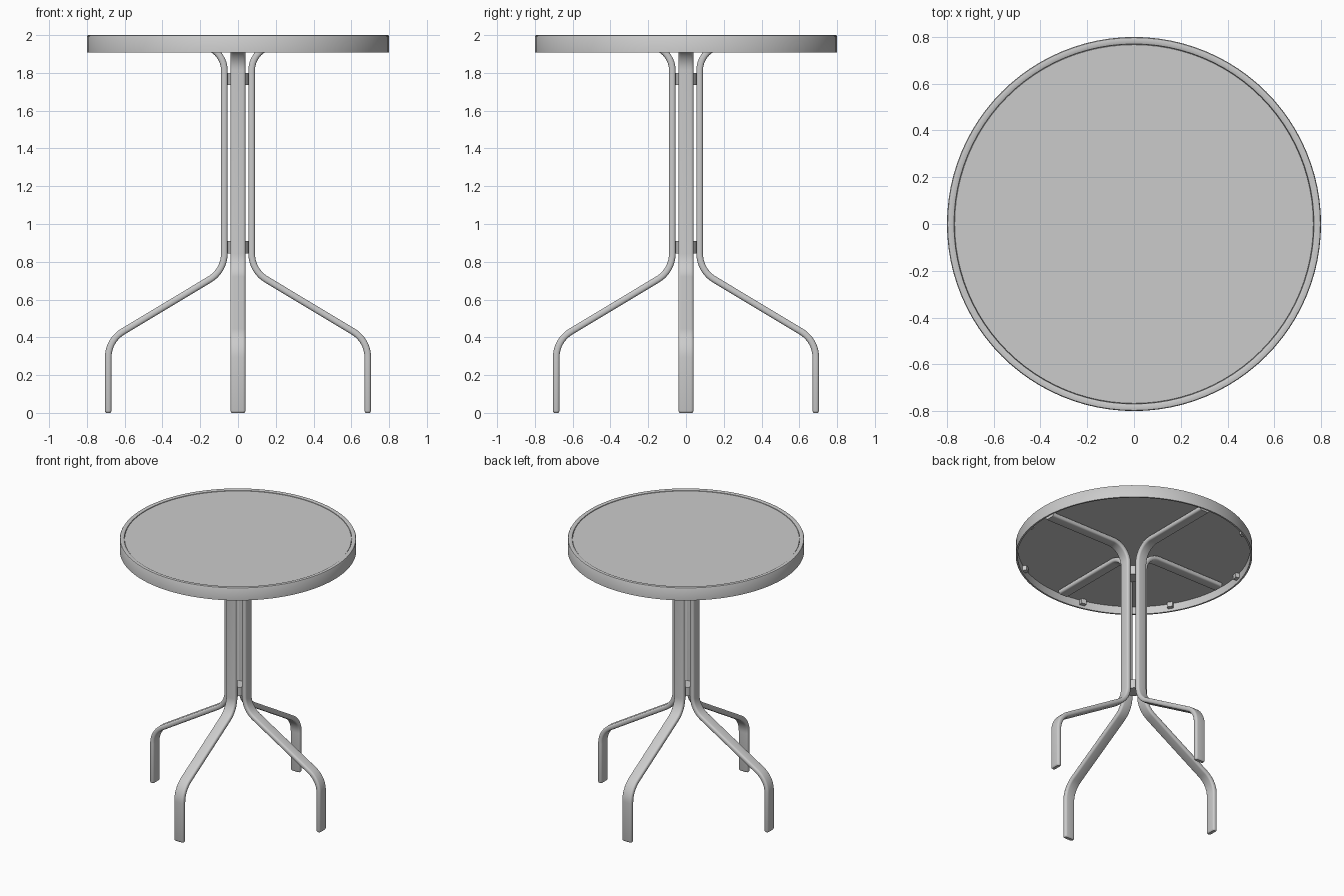
import bpy, bmesh, math
from mathutils import Vector

if "Cube" in bpy.data.objects:
    bpy.data.objects.remove(bpy.data.objects["Cube"])

grey = bpy.data.materials.new("painted grey metal")
grey.diffuse_color = (0.6, 0.6, 0.6, 1)
grey.use_nodes = True
grey.node_tree.nodes["Principled BSDF"].inputs["Base Color"].default_value = grey.diffuse_color


def finish(name, bm, angle=35):
    bmesh.ops.recalc_face_normals(bm, faces=bm.faces)
    me = bpy.data.meshes.new(name)
    bm.to_mesh(me)
    bm.free()
    me.materials.append(grey)
    ob = bpy.data.objects.new(name, me)
    bpy.context.collection.objects.link(ob)
    bpy.ops.object.select_all(action='DESELECT')
    ob.select_set(True)
    bpy.context.view_layer.objects.active = ob
    bpy.ops.object.shade_smooth_by_angle(angle=math.radians(angle))
    return ob


def lathe(name, profile, steps=96, closed=True):
    bm = bmesh.new()
    rings = []
    for i in range(steps):
        a = 2 * math.pi * i / steps
        rings.append([bm.verts.new((r * math.cos(a), r * math.sin(a), z)) for r, z in profile])
    n = len(profile)
    for i in range(steps):
        p, q = rings[i], rings[(i + 1) % steps]
        for j in range(n if closed else n - 1):
            k = (j + 1) % n
            bm.faces.new((p[j], q[j], q[k], p[k]))
    if not closed:
        bm.faces.new([r[0] for r in rings])
        bm.faces.new([r[-1] for r in rings])
    return finish(name, bm)


def fillet(points, dists, seg=10):
    """Round the inner corners of a 2D path."""
    out = [Vector(points[0])]
    for i in range(1, len(points) - 1):
        p = Vector(points[i])
        u = (Vector(points[i - 1]) - p).normalized()
        v = (Vector(points[i + 1]) - p).normalized()
        d = dists[i - 1]
        half = u.angle(v) / 2
        rad = d * math.tan(half)
        c = p + (u + v).normalized() * (d / math.cos(half))
        a, b = p + u * d - c, p + v * d - c
        w = a.angle(b)
        for k in range(seg + 1):
            t = k / seg
            out.append(c + (a * math.sin((1 - t) * w) + b * math.sin(t * w)) / math.sin(w))
    out.append(Vector(points[-1]))
    return out


# rounded flat tube section: (across thickness, across width)
HT, HW, R = 0.0175, 0.04, 0.014
section = []
for q, (sx, sy) in enumerate(((1, 1), (-1, 1), (-1, -1), (1, -1))):
    for k in range(5):
        a = math.pi / 2 * (q + k / 4)
        section.append((sx * (HT - R) + R * math.cos(a), sy * (HW - R) + R * math.sin(a)))

path = fillet([(0.687, 0.012), (0.687, 0.384), (0.0725, 0.753), (0.0725, 1.944), (0.745, 1.944)],
              [0.09, 0.09, 0.13])


def leg(name, angle):
    bm = bmesh.new()
    ca, sa = math.cos(angle), math.sin(angle)
    rings = []

    def ring(p, tan, inset=0.0):
        nrm = Vector((-tan.y, tan.x))
        vs = []
        for s, w in section:
            s *= (HT - inset) / HT
            w *= (HW - inset) / HW
            r, z = p.x + nrm.x * s, p.y + nrm.y * s
            vs.append(bm.verts.new((r * ca - w * sa, r * sa + w * ca, z)))
        rings.append(vs)

    # softened foot end
    ring(path[0] - Vector((0, 0.012)), Vector((0, 1)), 0.007)
    ring(path[0] - Vector((0, 0.007)), Vector((0, 1)), 0.002)
    for i, p in enumerate(path):
        a, b = path[max(i - 1, 0)], path[min(i + 1, len(path) - 1)]
        ring(p, (b - a).normalized())
    n = len(section)
    for p, q in zip(rings, rings[1:]):
        for j in range(n):
            k = (j + 1) % n
            bm.faces.new((p[j], p[k], q[k], q[j]))
    bm.faces.new(rings[0])
    bm.faces.new(rings[-1])
    finish(name, bm)


for nm, deg in (("right_leg", 0), ("back_leg", 90), ("left_leg", 180), ("front_leg", 270)):
    leg(nm, math.radians(deg))

# spacers joining the legs in the middle
for nm, z0, z1 in (("lower_spacer", 0.845, 0.91), ("upper_spacer", 1.735, 1.80)):
    lathe(nm, [(0.056, z0), (0.056, z1)], 32, closed=False)

# table top: metal band with a narrow top lip, and the flat panel
lathe("table_rim", [(0.80, 1.907), (0.80, 1.994), (0.797, 1.999), (0.79, 2.0), (0.776, 2.0),
                    (0.77, 1.997), (0.768, 1.985), (0.788, 1.975), (0.788, 1.907)])
lathe("table_panel", [(0.786, 1.963), (0.786, 1.975), (0.769, 1.985), (0.767, 1.994)], 96, closed=False)

# small tabs inside the rim that hold the panel
bm = bmesh.new()
for i in range(8):
    a = math.radians(31.5 + 45 * i)
    vs = bmesh.ops.create_cube(bm, size=1)["verts"]
    for v in vs:
        r, w, z = 0.774 + v.co.x * 0.03, v.co.y * 0.04, 1.945 + v.co.z * 0.035
        v.co = (r * math.cos(a) - w * math.sin(a), r * math.sin(a) + w * math.cos(a), z)
finish("panel_tabs", bm)
